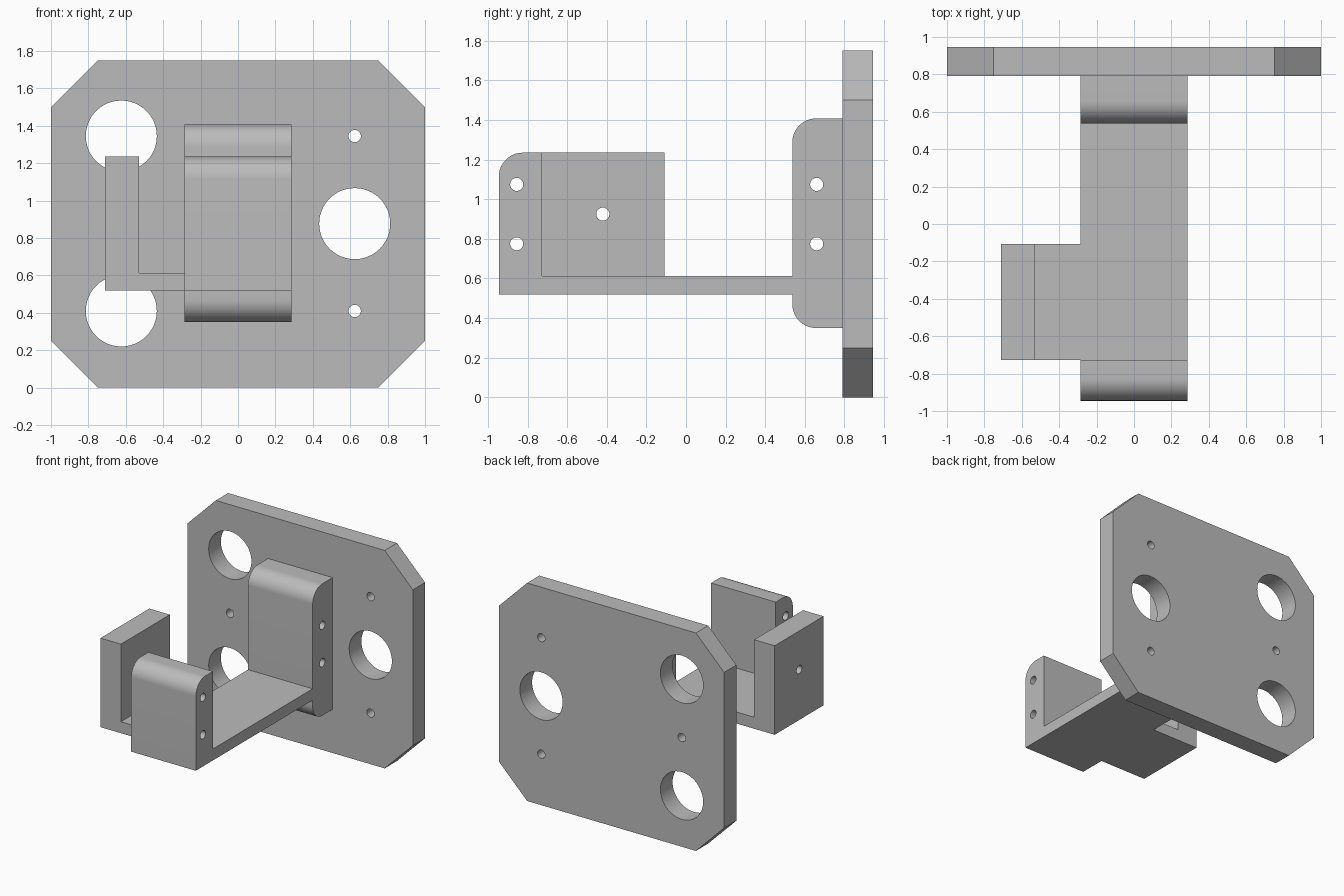
import bpy, bmesh
from math import cos, sin, pi, radians
from mathutils import Vector

cube = bpy.data.objects.get("Cube")
if cube:
    bpy.data.objects.remove(cube, do_unlink=True)

grey = bpy.data.materials.new("machined_grey")
grey.use_nodes = True
COLOUR = (0.5, 0.5, 0.5, 1)
grey.diffuse_color = COLOUR
grey.node_tree.nodes["Principled BSDF"].inputs["Base Color"].default_value = COLOUR


def prism(name, profile, axis, lo, hi):
    """Extrude a 2D profile along an axis; the profile uses the other two axes in order."""
    def place(p, h):
        v = list(p)
        v.insert(axis, h)
        return Vector(v)
    bm = bmesh.new()
    face = bm.faces.new([bm.verts.new(place(p, lo)) for p in profile])
    out = bmesh.ops.extrude_face_region(bm, geom=[face])
    moved = [g for g in out["geom"] if isinstance(g, bmesh.types.BMVert)]
    step = Vector((0, 0, 0))
    step[axis] = hi - lo
    bmesh.ops.translate(bm, verts=moved, vec=step)
    bmesh.ops.recalc_face_normals(bm, faces=bm.faces)
    mesh = bpy.data.meshes.new(name)
    bm.to_mesh(mesh)
    bm.free()
    mesh.materials.append(grey)
    obj = bpy.data.objects.new(name, mesh)
    bpy.context.collection.objects.link(obj)
    return obj


def arc(cx, cy, r, start, end, steps=16):
    angles = [radians(start + (end - start) * i / steps) for i in range(steps + 1)]
    return [(cx + r * cos(a), cy + r * sin(a)) for a in angles]


def combine(target, other, operation):
    """Apply a boolean and discard the helper."""
    bpy.context.view_layer.objects.active = target
    mod = target.modifiers.new("boolean", "BOOLEAN")
    mod.operation, mod.solver, mod.object = operation, "EXACT", other
    bpy.ops.object.modifier_apply(modifier=mod.name)
    bpy.data.objects.remove(other, do_unlink=True)


def drill(target, centre, r, axis, lo, hi):
    circle = arc(*centre, r, 0, 360, 48)[:-1]
    combine(target, prism("drill", circle, axis, lo, hi), "DIFFERENCE")


# Mounting plate with chamfered corners
W, H, C = 1.0, 1.75, 0.25
plate = prism("mounting_plate", [
    (-W + C, 0), (W - C, 0), (W, C), (W, H - C),
    (W - C, H), (-W + C, H), (-W, H - C), (-W, C)], 1, 0.79, 0.945)
for x, z, r in [(-1, 1.345, 0.19), (-1, 0.41, 0.19), (1, 0.877, 0.19),
                (1, 1.345, 0.033), (1, 0.41, 0.033), (-1, 0.877, 0.033)]:
    drill(plate, (0.624 * x, z), r, 1, 0.6, 1.1)

# Bracket: rear block, arm and front upright in one side profile
R, FLOOR, BASE, TOP = 0.12, 0.612, 0.52, 1.235
profile = [(0.79, 0.35)]
profile += arc(0.537 + R, 0.35 + R, R, 270, 180)
profile += [(0.537, BASE), (-0.945, BASE)]
profile += arc(-0.945 + R, TOP - R, R, 180, 90)
profile += [(-0.728, TOP), (-0.728, FLOOR), (0.537, FLOOR)]
profile += arc(0.537 + R, 1.408 - R, R, 180, 90)
profile += [(0.79, 1.408)]
bracket = prism("bracket", profile, 0, -0.287, 0.287)

# Side arm with its upright
side_arm = prism("side_arm", [
    (-0.287, BASE), (-0.287, FLOOR), (-0.53, FLOOR),
    (-0.53, TOP), (-0.712, TOP), (-0.712, BASE)], 1, -0.728, -0.108)
combine(bracket, side_arm, "UNION")

# Cross holes through the blocks and the side upright
for y in (-0.855, 0.66):
    for z in (0.775, 1.075):
        drill(bracket, (y, z), 0.033, 0, -0.5, 0.5)
drill(bracket, (-0.42, 0.925), 0.033, 0, -0.9, -0.4)

for obj in (plate, bracket):
    bpy.ops.object.select_all(action="DESELECT")
    obj.select_set(True)
    bpy.context.view_layer.objects.active = obj
    bpy.ops.object.shade_smooth_by_angle(angle=radians(30))
